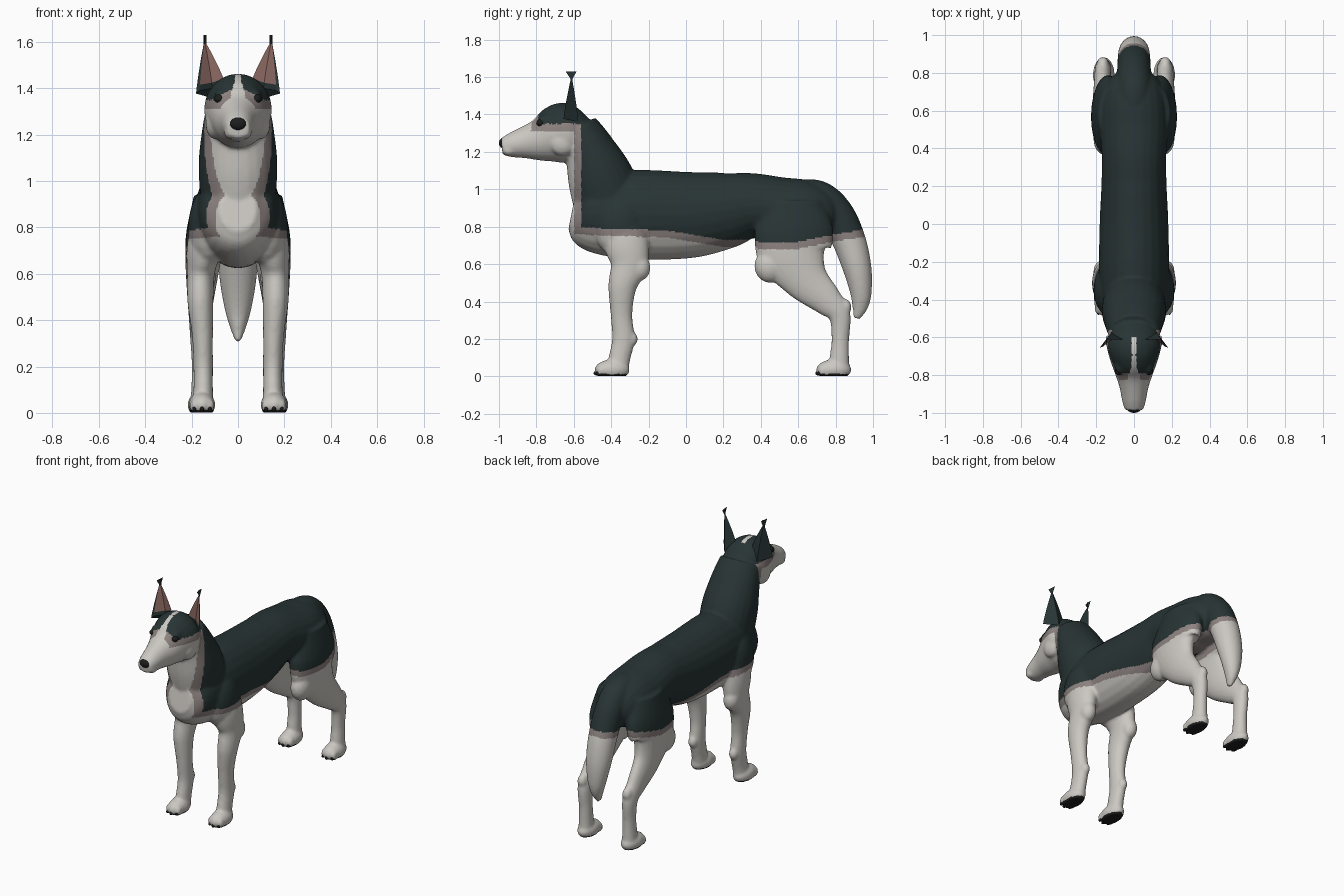
import bpy
import bmesh
from math import sin, cos, tau
from mathutils import Vector, Matrix

if "Cube" in bpy.data.objects:
    bpy.data.objects.remove(bpy.data.objects["Cube"])


def material(name, rgb):
    m = bpy.data.materials.new(name)
    m.use_nodes = True
    m.diffuse_color = (*rgb, 1)
    m.node_tree.nodes["Principled BSDF"].inputs["Base Color"].default_value = (*rgb, 1)
    return m


CREAM = material("cream fur", (0.6, 0.58, 0.54))
DARK = material("charcoal fur", (0.021, 0.034, 0.034))
TAUPE = material("taupe fur", (0.27, 0.23, 0.22))
PINK = material("inner ear pink", (0.28, 0.15, 0.13))
BLACK = material("black skin", (0.012, 0.013, 0.013))


def finish(bm, name, mats):
    mesh = bpy.data.meshes.new(name)
    bmesh.ops.recalc_face_normals(bm, faces=bm.faces)
    bm.to_mesh(mesh)
    bm.free()
    for m in mats:
        mesh.materials.append(m)
    ob = bpy.data.objects.new(name, mesh)
    bpy.context.collection.objects.link(ob)
    return ob


def spline(points, steps=6):
    """Catmull-Rom samples through points of any dimension."""
    pts = [Vector(p) for p in points]
    pts = [pts[0] * 2 - pts[1]] + pts + [pts[-1] * 2 - pts[-2]]
    out = []
    for a, b, c, d in zip(pts, pts[1:], pts[2:], pts[3:]):
        for i in range(steps):
            t = i / steps
            out.append((b * 2 + (c - a) * t + (a * 2 - b * 5 + c * 4 - d) * t * t
                        + (b * 3 - a - c * 3 + d) * t ** 3) / 2)
    return out + [pts[-2]]


def tube(bm, points, side=1, n=24):
    """Loft ellipses along x, y, z with half-width and half-depth."""
    path = spline(points)
    rings = []
    for i, p in enumerate(path):
        q, r = path[max(i - 1, 0)], path[min(i + 1, len(path) - 1)]
        nrm = Vector((0, -(r[2] - q[2]), r[1] - q[1])).normalized()
        ctr = Vector((p[0], p[1], p[2]))
        ring = []
        for k in range(n):
            a = tau * k / n
            v = ctr + Vector((p[3] * cos(a), 0, 0)) + nrm * p[4] * sin(a)
            ring.append(bm.verts.new((v.x * side, v.y, v.z)))
        rings.append(ring)
    faces = [bm.faces.new(rings[0][::-1]), bm.faces.new(rings[-1])]
    for a, b in zip(rings, rings[1:]):
        for k in range(n):
            j = (k + 1) % n
            faces.append(bm.faces.new((a[k], a[j], b[j], b[k])))
    bmesh.ops.recalc_face_normals(bm, faces=faces)


def blob(bm, centre, radii, side=1):
    c = Vector((centre[0] * side, centre[1], centre[2]))
    bmesh.ops.create_uvsphere(bm, u_segments=20, v_segments=12, radius=1,
                              matrix=Matrix.Translation(c) @ Matrix.Diagonal((*radii, 1)))


# Body masses, fused into one skin
bm = bmesh.new()
tube(bm, [(0, -.61, .88, .08, .10), (0, -.52, .865, .16, .195), (0, -.3, .865, .185, .238),
          (0, 0, .862, .182, .232), (0, .2, .885, .173, .207), (0, .35, .912, .17, .175),
          (0, .5, .89, .18, .175), (0, .65, .88, .17, .165), (0, .76, .845, .13, .12),
          (0, .82, .83, .06, .06)])
# Neck
tube(bm, [(0, -.40, .88, .16, .19), (0, -.46, 1.07, .17, .175), (0, -.52, 1.22, .155, .135),
          (0, -.58, 1.33, .135, .11)])
# Head and muzzle
tube(bm, [(0, -.52, 1.31, .10, .07), (0, -.62, 1.31, .145, .152), (0, -.70, 1.29, .132, .155),
          (0, -.78, 1.265, .105, .117), (0, -.86, 1.25, .078, .087), (0, -.94, 1.235, .062, .064),
          (0, -.985, 1.23, .048, .045)])
# Tail
tube(bm, [(0, .55, .99, .07, .06), (0, .70, .96, .09, .09), (0, .80, .87, .09, .095),
          (0, .87, .73, .087, .09), (0, .915, .58, .08, .077), (0, .935, .45, .058, .058),
          (0, .93, .37, .035, .042), (0, .91, .31, .012, .018)])
for s in (1, -1):
    # Front leg with shoulder, elbow and wrist
    tube(bm, [(.13, -.34, .9, .06, .11), (.145, -.32, .72, .075, .12), (.16, -.305, .6, .06, .10),
              (.162, -.34, .48, .056, .076), (.153, -.345, .33, .045, .058),
              (.15, -.335, .2, .042, .06), (.15, -.355, .1, .042, .058),
              (.153, -.37, .02, .047, .06)], s)
    blob(bm, (.125, -.35, .8), (.09, .14, .17), s)
    blob(bm, (.165, -.25, .58), (.05, .06, .07), s)
    blob(bm, (.15, -.29, .2), (.03, .032, .04), s)
    # Hind leg with knee and hock
    tube(bm, [(.11, .58, .94, .08, .15), (.135, .58, .78, .088, .21), (.15, .57, .66, .077, .19),
              (.16, .64, .52, .06, .125), (.165, .75, .41, .047, .085), (.165, .82, .33, .042, .06),
              (.16, .825, .2, .039, .047), (.16, .82, .1, .042, .052),
              (.16, .82, .02, .047, .055)], s)
    blob(bm, (.155, .45, .59), (.06, .085, .09), s)
    blob(bm, (.165, .85, .37), (.032, .035, .045), s)
    # Paws
    for x, y in ((.155, -.395), (.16, .79)):
        blob(bm, (x, y, .035), (.058, .095, .055), s)
        for i in (-1, 0, 1):
            blob(bm, (x + i * .033, y - .068 + abs(i) * .012, .03), (.02, .028, .032), s)
    # Brow, cheek and lip
    blob(bm, (.068, -.755, 1.365), (.035, .04, .032), s)
    blob(bm, (.10, -.66, 1.25), (.04, .07, .07), s)
    blob(bm, (.033, -.945, 1.21), (.027, .04, .03), s)
body = finish(bm, "body", (CREAM, DARK, TAUPE))
remesh = body.modifiers.new("fuse", 'REMESH')
remesh.mode, remesh.voxel_size = 'VOXEL', 0.009
soften = body.modifiers.new("soften", 'SMOOTH')
soften.factor, soften.iterations = 0.5, 6
bpy.context.view_layer.update()
skin = bpy.data.meshes.new_from_object(body.evaluated_get(bpy.context.evaluated_depsgraph_get()))
body.modifiers.clear()
body.data = skin
skin.name = "body"
if not skin.materials:
    for m in (CREAM, DARK, TAUPE):
        skin.materials.append(m)
skin.materials.append(BLACK)
for v in skin.vertices:
    v.co.z = max(v.co.z, 0.002)

# Coat: saddle and hood with a taupe border, pale blaze, dark pads
HEM = [(-.7, .8), (-.1, .78), (.2, .73), (.36, .73), (.4, .715), (.6, .72), (.8, .76), (1.1, .81)]


def hem(y):
    for (a, za), (b, zb) in zip(HEM, HEM[1:]):
        if y <= b:
            return za + (zb - za) * (y - a) / (b - a)
    return HEM[-1][1]


def coat(c):
    if c.z < 0.012:
        return 3
    if c.y < -.6 and c.z > 1.3 and abs(c.x) < .01 + .25 * max(0, 1.455 - c.z):
        return 0
    saddle = min(c.z - hem(c.y), c.y + .56)
    hood = min(c.z - 1.35, c.y + .79)
    depth = max(saddle, hood)
    return 1 if depth > 0 else 2 if depth > -.038 else 0


for p in skin.polygons:
    p.material_index = coat(p.center)
    p.use_smooth = True


# Ears: tapered cupped shells with a flared tip
def ear(side, name):
    bm = bmesh.new()
    base = [Vector(v) for v in ((.055, -.61, 1.42), (.11, -.605, 1.40), (.166, -.65, 1.39),
                                (.181, -.655, 1.377), (.12, -.575, 1.36))]
    tip = Vector((.145, -.612, 1.6))
    rings = []
    for t, w in ((0, 1), (.12, .92), (.4, .68), (.7, .38), (.95, .1), (1.12, .09)):
        ring = []
        for b in base:
            v = tip + (b - tip) * w
            v.z = b.z + (tip.z - b.z) * t
            if t > 1:
                v = Vector((v.x, tip.y + (v.y - tip.y) * 8, 1.63))
            ring.append(bm.verts.new((v.x * side, v.y, v.z)))
        rings.append(ring)
    bm.faces.new(rings[0])
    bm.faces.new(rings[-1])
    for i, (a, b) in enumerate(zip(rings, rings[1:])):
        for k in range(5):
            j = (k + 1) % 5
            f = bm.faces.new((a[k], a[j], b[j], b[k]))
            f.material_index = int(k < 2 and 0 < i < 4)
    finish(bm, name, (DARK, PINK))


ear(1, "left_ear")
ear(-1, "right_ear")


# Eyes, nose and claws
def smooth_blobs(name, mat, items):
    bm = bmesh.new()
    for item in items:
        blob(bm, *item)
    ob = finish(bm, name, (mat,))
    for p in ob.data.polygons:
        p.use_smooth = True


smooth_blobs("nose", BLACK, [((0, -.972, 1.247), (.04, .028, .03))])
for s, label in ((1, "left"), (-1, "right")):
    smooth_blobs(label + "_eye", BLACK, [((.08, -.778, 1.355), (.022, .022, .02), s)])
    for end, x, y in (("front", .155, -.395), ("hind", .16, .79)):
        smooth_blobs(f"{label}_{end}_claws", BLACK,
                     [((x + i * .033, y - .085 + abs(i) * .012, .017), (.009, .014, .012), s)
                      for i in (-1, 0, 1)])
